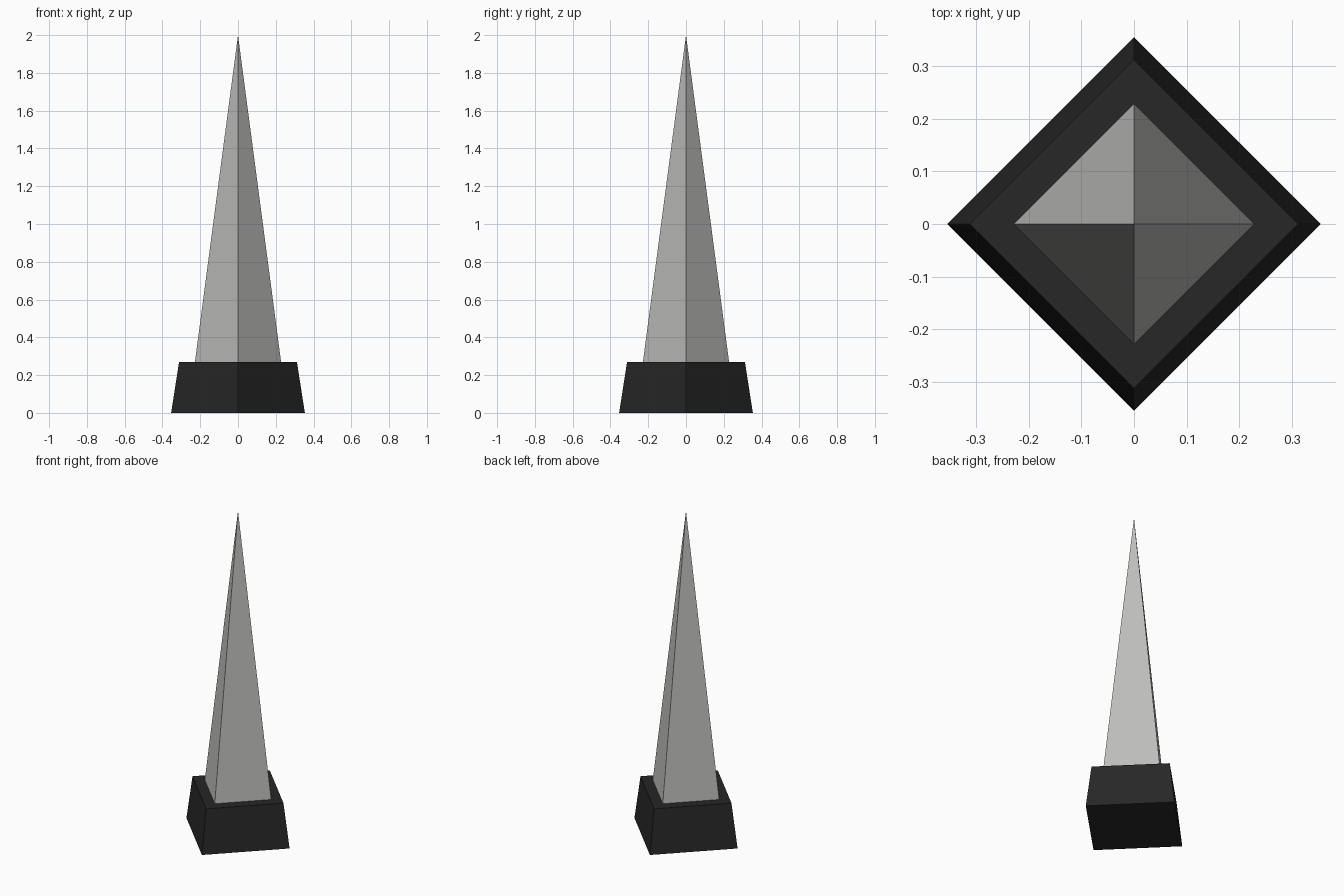
import bpy
import math

if "Cube" in bpy.data.objects:
    bpy.data.objects.remove(bpy.data.objects["Cube"])


def material(name, rgb):
    mat = bpy.data.materials.new(name)
    mat.diffuse_color = (*rgb, 1.0)
    mat.use_nodes = True
    mat.node_tree.nodes["Principled BSDF"].inputs["Base Color"].default_value = mat.diffuse_color
    return mat


def square_cone(name, r_bottom, r_top, z_bottom, z_top, mat):
    """Four-sided cone whose corners lie on the x and y axes."""
    bpy.ops.mesh.primitive_cone_add(
        vertices=4, radius1=r_bottom, radius2=r_top, depth=z_top - z_bottom,
        location=(0, 0, (z_bottom + z_top) / 2))
    obj = bpy.context.object
    obj.name = name
    obj.data.materials.append(mat)
    return obj


black = material("black stone", (0.02, 0.02, 0.02))
grey = material("light grey stone", (0.51, 0.51, 0.495))

# Tapered plinth
square_cone("plinth", 0.354, 0.312, 0.0, 0.27, black)

# Tall pointed spire standing on the plinth
square_cone("spire", 0.228, 0.0, 0.27, 2.0, grey)
